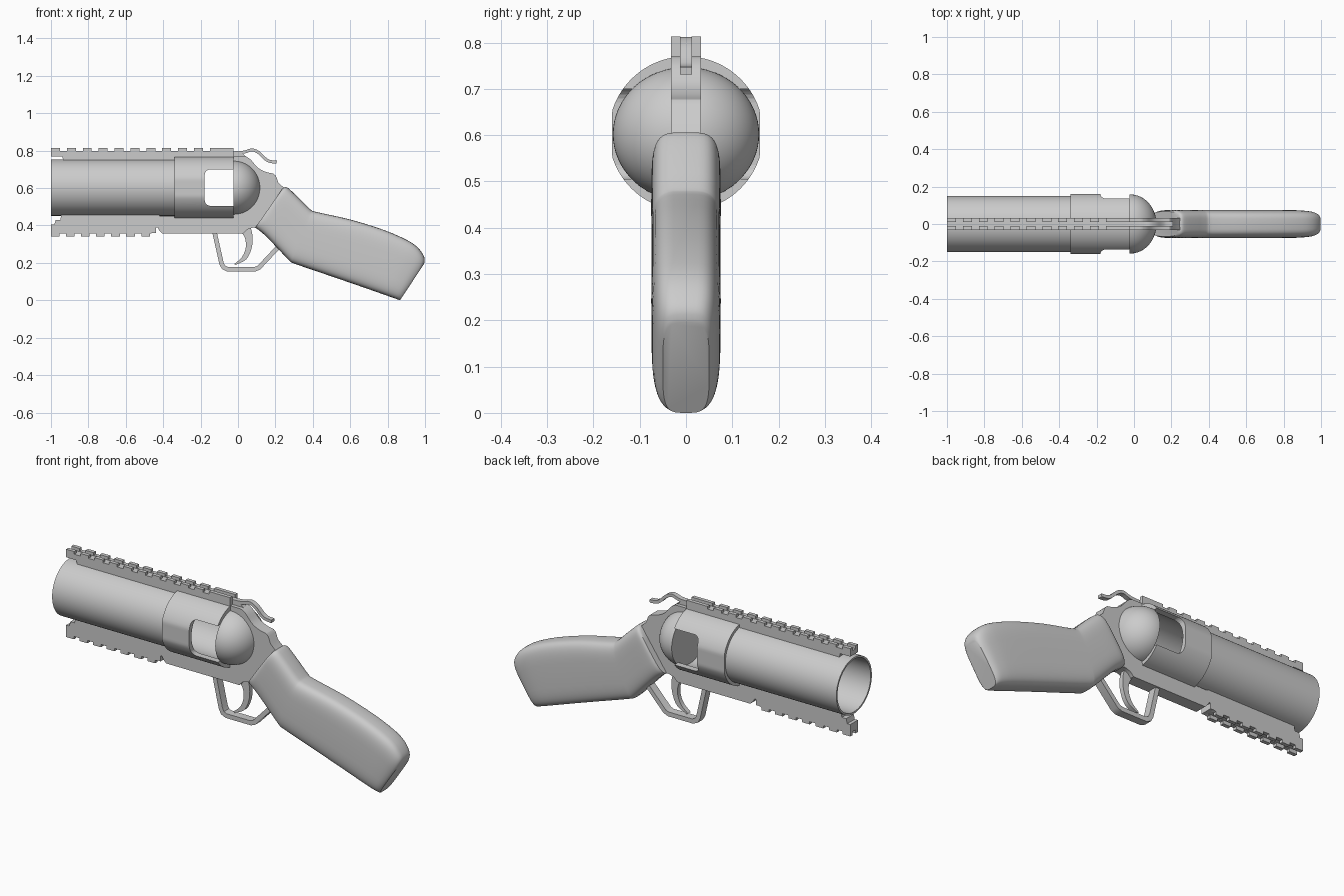
import bpy, bmesh
from math import sin, cos, pi, radians, copysign
from mathutils import Vector

if "Cube" in bpy.data.objects:
    bpy.data.objects.remove(bpy.data.objects["Cube"])

AXIS_Z = 0.603   # height of the barrel axis


def finish(name, bm, smooth=35):
    bmesh.ops.recalc_face_normals(bm, faces=bm.faces)
    me = bpy.data.meshes.new(name)
    bm.to_mesh(me)
    bm.free()
    ob = bpy.data.objects.new(name, me)
    bpy.context.collection.objects.link(ob)
    if smooth:
        bpy.ops.object.select_all(action='DESELECT')
        ob.select_set(True)
        bpy.context.view_layer.objects.active = ob
        bpy.ops.object.shade_smooth_by_angle(angle=radians(smooth))
    return ob


def plate(name, profile, y0, y1, smooth=30):
    """Extrude an (x, z) outline from y0 to y1."""
    bm = bmesh.new()
    f = bm.faces.new([bm.verts.new((x, y0, z)) for x, z in profile])
    r = bmesh.ops.extrude_face_region(bm, geom=[f])
    bmesh.ops.translate(bm, vec=(0, y1 - y0, 0),
                        verts=[v for v in r['geom'] if isinstance(v, bmesh.types.BMVert)])
    return finish(name, bm, smooth)


def curve(pts, n=5):
    """Catmull-Rom smoothing of an open path of tuples."""
    p = [Vector(q) for q in pts]
    p = [2 * p[0] - p[1]] + p + [2 * p[-1] - p[-2]]
    out = []
    for a, b, c, d in zip(p, p[1:], p[2:], p[3:]):
        for i in range(n):
            t = i / n
            out.append(0.5 * (2 * b + (c - a) * t + (2 * a - 5 * b + 4 * c - d) * t * t
                              + (3 * b - a - 3 * c + d) * t ** 3))
    return out + [p[-2]]


def ribbon(name, path, thick, half_y):
    """Strip of constant thickness following an (x, z) path."""
    p = [Vector(q) for q in path]
    left, right = [], []
    for i, q in enumerate(p):
        d0 = (q - p[i - 1]).normalized() if i else (p[1] - q).normalized()
        d1 = (p[i + 1] - q).normalized() if i < len(p) - 1 else d0
        t = (d0 + d1).normalized()
        n = Vector((-t.y, t.x)) * (thick / 2 / max(t.dot(d0), 0.5))
        left.append(q + n)
        right.append(q - n)
    return plate(name, left + right[::-1], -half_y, half_y)


def tube(name, x0, x1, r_out, r_in, flat=9.0, n=64):
    """Hollow cylinder along x; the outside is flattened at y = +-flat."""
    bm = bmesh.new()
    rings = []
    for x, r in ((x0, r_out), (x1, r_out), (x1, r_in), (x0, r_in)):
        rings.append([bm.verts.new((x, max(-flat, min(flat, r * cos(2 * pi * i / n))),
                                    AXIS_Z + r * sin(2 * pi * i / n))) for i in range(n)])
    for a, b in zip(rings, rings[1:] + rings[:1]):
        for i in range(n):
            j = (i + 1) % n
            bm.faces.new((a[i], a[j], b[j], b[i]))
    return finish(name, bm, 20)


# barrel and breech sleeve
tube("barrel", -1.0, -0.33, 0.151, 0.141)
sleeve = tube("breech_sleeve", -0.34, -0.025, 0.167, 0.141, flat=0.16, n=96)

# window through both sides of the sleeve, rounded at its forward corners
r = 0.03
win = [(0.05, 0.505), (0.05, 0.70)]
win += [(-0.178 + r - r * sin(a * pi / 10), 0.70 - r + r * cos(a * pi / 10)) for a in range(6)]
win += [(-0.178 + r - r * cos(a * pi / 10), 0.505 + r - r * sin(a * pi / 10)) for a in range(6)]
cutter = plate("window_cutter", win, -0.3, 0.3, 0)
cutter.hide_render = True
mod = sleeve.modifiers.new("window", 'BOOLEAN')
mod.object = cutter
mod.operation = 'DIFFERENCE'
mod.solver = 'EXACT'
bpy.context.view_layer.objects.active = sleeve
bpy.ops.object.modifier_apply(modifier="window")
bpy.data.objects.remove(cutter)

# domed breech behind the sleeve
bm = bmesh.new()
bmesh.ops.create_uvsphere(bm, u_segments=64, v_segments=32, radius=1)
bmesh.ops.scale(bm, vec=(0.14, 0.158, 0.145), verts=bm.verts)
bmesh.ops.translate(bm, vec=(-0.02, 0, 0.602), verts=bm.verts)
bmesh.ops.bisect_plane(bm, geom=bm.verts[:] + bm.edges[:] + bm.faces[:],
                       plane_co=(-0.025, 0, 0), plane_no=(-1, 0, 0), clear_outer=True)
bmesh.ops.holes_fill(bm, edges=[e for e in bm.edges if e.is_boundary], sides=0)
finish("breech_dome", bm)


# toothed rails: each has a solid base plus two toothed strips with a groove between
def teeth(x0, x1, pitch, tooth, z_top, z_notch):
    pts, x = [], x0
    while x < x1 - 0.01:
        e = min(x + tooth, x1)
        pts += [(x, z_notch), (x, z_top), (e, z_top), (e, z_notch)]
        x += pitch
    return pts


W = 0.032
top_base = [(-1, 0.77), (-0.94, 0.77), (-0.935, 0.75), (-0.025, 0.75), (-0.025, 0.796), (-1, 0.796)]
plate("top_rail_base", top_base, -W, W)
top = teeth(-1, -0.17, 0.085, 0.048, 0.813, 0.799)
top = [(-1, 0.79)] + top + [(-0.15, 0.799), (-0.15, 0.813), (-0.025, 0.813), (-0.025, 0.79)]
low_base = [(-1, 0.405), (-0.982, 0.405), (-0.975, 0.43), (-0.95, 0.43), (-0.945, 0.458),
            (-0.42, 0.458), (-0.42, 0.39), (-0.438, 0.39), (-0.438, 0.36), (-1, 0.36)]
plate("lower_rail_base", low_base, -W, W)
low = [(-1, 0.366)] + teeth(-1, -0.438, 0.0805, 0.046, 0.341, 0.356) + [(-0.438, 0.366)]
for side, s in (("left", -1), ("right", 1)):
    a, b = sorted((s * 0.012, s * W))
    plate("top_rail_teeth_" + side, top, a, b, 0)
    plate("lower_rail_teeth_" + side, low, a, b, 0)

# receiver frame: strip under the barrel and plate behind the dome
plate("lower_frame", [(-0.43, 0.45), (-0.43, 0.39), (-0.422, 0.375), (-0.405, 0.358),
                      (0.03, 0.358), (0.05, 0.38), (0.08, 0.39), (0.08, 0.452)], -W, W)
back = curve([(0.045, 0.768), (0.07, 0.75), (0.105, 0.71), (0.147, 0.687), (0.19, 0.677)], 4)
plate("rear_frame", [(-0.023, 0.37), (-0.023, 0.77), (0.03, 0.77)] + back +
      [(0.203, 0.665), (0.215, 0.63), (0.245, 0.602), (0.28, 0.55), (0.16, 0.38), (0.08, 0.389),
       (0.05, 0.379), (0.03, 0.36)], -W, W)

# opening lever on top
ribbon("opening_lever", curve([(-0.04, 0.788), (0.03, 0.792), (0.075, 0.804), (0.11, 0.79),
                               (0.145, 0.757), (0.17, 0.743), (0.207, 0.739)]), 0.016, 0.013)
plate("lever_mount", [(-0.03, 0.76), (-0.03, 0.795), (0.02, 0.79), (0.045, 0.765)], -0.013, 0.013)

# trigger guard and trigger
ribbon("trigger_guard", [(-0.127, 0.37), (-0.088, 0.197), (-0.077, 0.176), (-0.055, 0.166),
                         (0.09, 0.166), (0.112, 0.175), (0.22, 0.29)], 0.024, 0.022)
plate("trigger", curve([(0.015, 0.37), (0.038, 0.33), (0.041, 0.28), (0.02, 0.23), (-0.02, 0.194)]) +
      curve([(-0.012, 0.189), (0.045, 0.22), (0.073, 0.28), (0.078, 0.34), (0.068, 0.39)]),
      -0.012, 0.012)

# grip: rounded sections lofted between a top line and a bottom line
stations = [  # top x, top z, bottom x, bottom z, half width
    (0.240, 0.600, 0.092, 0.388, 0.066), (0.256, 0.606, 0.110, 0.376, 0.073),
    (0.280, 0.590, 0.150, 0.342, 0.075), (0.335, 0.537, 0.210, 0.280, 0.075),
    (0.385, 0.488, 0.275, 0.212, 0.075), (0.420, 0.472, 0.310, 0.193, 0.075),
    (0.600, 0.432, 0.500, 0.128, 0.075), (0.780, 0.376, 0.680, 0.066, 0.075),
    (0.900, 0.324, 0.785, 0.029, 0.074), (0.955, 0.288, 0.825, 0.015, 0.071),
    (0.985, 0.252, 0.848, 0.007, 0.066), (0.998, 0.222, 0.860, 0.002, 0.058),
    (0.995, 0.195, 0.866, 0.000, 0.050)]
N = 48
bm = bmesh.new()
rings = []
for tx, tz, bx, bz, w in curve(stations, 3):
    ring = []
    for i in range(N):
        c, s = cos(2 * pi * i / N), sin(2 * pi * i / N)
        u = copysign(abs(s) ** 0.5, s)
        ring.append(bm.verts.new(((tx + bx) / 2 + u * (tx - bx) / 2,
                                  w * copysign(abs(c) ** 0.5, c),
                                  max(0, (tz + bz) / 2 + u * (tz - bz) / 2))))
    rings.append(ring)
for a, b in zip(rings, rings[1:]):
    for i in range(N):
        j = (i + 1) % N
        bm.faces.new((a[i], a[j], b[j], b[i]))
bm.faces.new(rings[0])
bm.faces.new(rings[-1])
finish("grip", bm, 40)
